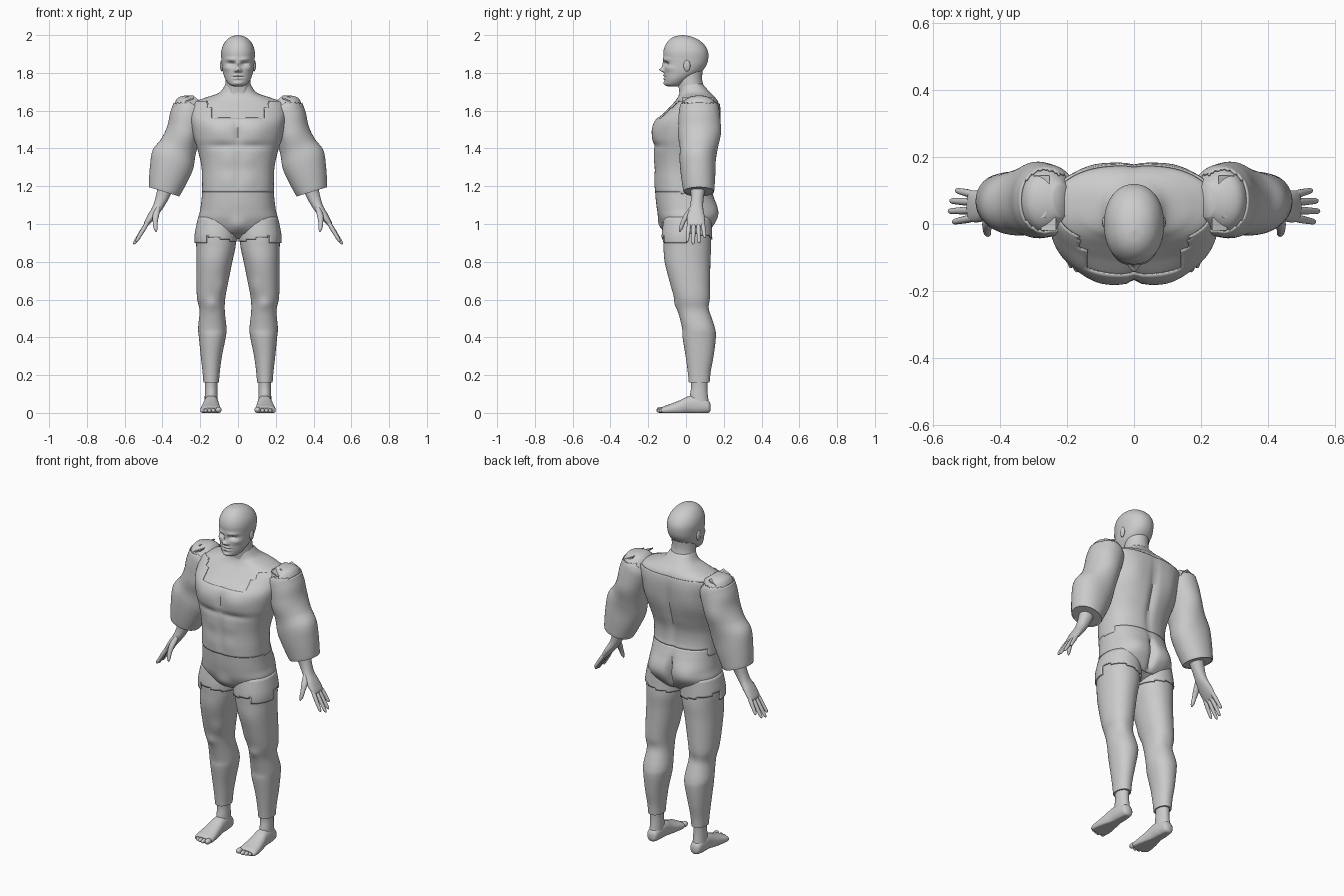
import bpy, bmesh, math
from mathutils import Vector

grey = bpy.data.materials.new("plain_grey")
grey.diffuse_color = (0.6, 0.6, 0.6, 1)


def finish(name, bm, mirror=False, solid=0):
    bmesh.ops.recalc_face_normals(bm, faces=bm.faces)
    me = bpy.data.meshes.new(name)
    bm.to_mesh(me)
    bm.free()
    me.materials.append(grey)
    ob = bpy.data.objects.new(name, me)
    bpy.context.collection.objects.link(ob)
    bpy.ops.object.select_all(action='DESELECT')
    ob.select_set(True)
    bpy.context.view_layer.objects.active = ob
    bpy.ops.object.shade_smooth_by_angle(angle=math.radians(50))
    if solid:
        s = ob.modifiers.new("thickness", 'SOLIDIFY')
        s.thickness, s.offset = solid, -1
    if mirror:
        ob.modifiers.new("mirror", 'MIRROR')
    return ob


def spline(rows, steps):
    """Catmull-Rom interpolation of row tuples."""
    out = []
    for i in range(len(rows) - 1):
        a, b, c, d = (rows[max(i - 1, 0)], rows[i], rows[i + 1],
                      rows[min(i + 2, len(rows) - 1)])
        for k in range(steps):
            t = k / steps
            out.append([0.5 * (2*q + (r - p)*t + (2*p - 5*q + 4*r - s)*t*t
                        + (3*q - p - 3*r + s)*t**3) for p, q, r, s in zip(a, b, c, d)])
    return out + [list(rows[-1])]


def loft(name, rows, n=48, steps=6, p=2.0, bumps=(), mirror=False, along_y=False):
    """Rows: x, y, z, half width, half depth, tilt in degrees.
    Bumps: x, y, z, spread x, spread y, spread z, amount."""
    bm = bmesh.new()
    rings = []
    for x, y, z, rx, ry, tilt in spline(rows, steps):
        t = math.radians(tilt)
        c = Vector((x, y, z))
        u = Vector((math.cos(t), 0, math.sin(t)))
        v = Vector((0, 0, 1)) if along_y else Vector((0, 1, 0))
        ring = []
        for k in range(n):
            a = 2 * math.pi * k / n
            ca, sa = math.cos(a), math.sin(a)
            off = (u * math.copysign(abs(ca) ** (2 / p), ca) * max(rx, 0.001)
                   + v * math.copysign(abs(sa) ** (2 / p), sa) * max(ry, 0.001))
            co = c + off
            move = sum(amt * math.exp(-((abs(co.x) - bx) / sx) ** 2 - ((co.y - by) / sy) ** 2
                       - ((co.z - bz) / sz) ** 2) for bx, by, bz, sx, sy, sz, amt in bumps)
            co += off.normalized() * move
            if along_y:
                co.z = max(co.z, 0)
            ring.append(bm.verts.new(co))
        rings.append(ring)
    for r, s in zip(rings, rings[1:]):
        for k in range(n):
            bm.faces.new((r[k], r[(k + 1) % n], s[(k + 1) % n], s[k]))
    bm.faces.new(rings[0])
    bm.faces.new(rings[-1])
    return finish(name, bm, mirror)


def shell(name, src, offset, keep, mirror=False):
    """Thin garment layer over the faces that pass the keep rule."""
    bm = bmesh.new()
    bm.from_mesh(src.data)
    bm.normal_update()
    for co, v in [(v.co + v.normal * offset, v) for v in bm.verts]:
        v.co = co
    bad = [f for f in bm.faces if len(f.verts) > 4 or not keep(f.calc_center_median())]
    bmesh.ops.delete(bm, geom=bad, context='FACES')
    return finish(name, bm, mirror, solid=offset)


def depth_rows(rows):
    """z, half width, front y, back y -> loft rows."""
    return [(0, (f + b) / 2, z, rx, (b - f) / 2, 0) for z, rx, f, b in rows]


def ellipsoid(name, c, r, mirror=True):
    bm = bmesh.new()
    bmesh.ops.create_uvsphere(bm, u_segments=20, v_segments=12, radius=1)
    for v in bm.verts:
        v.co = Vector((v.co.x * r[0] + c[0], v.co.y * r[1] + c[1], v.co.z * r[2] + c[2]))
    return finish(name, bm, mirror)


# Torso with chest, back and hip muscles
torso = loft("torso", depth_rows([
    (0.92, 0.06, -0.04, 0.05), (0.96, 0.15, -0.10, 0.115), (1.02, 0.203, -0.135, 0.15),
    (1.08, 0.195, -0.15, 0.155), (1.15, 0.187, -0.158, 0.14), (1.22, 0.185, -0.16, 0.12),
    (1.30, 0.188, -0.16, 0.122), (1.38, 0.205, -0.165, 0.145), (1.46, 0.23, -0.17, 0.165),
    (1.54, 0.245, -0.16, 0.175), (1.60, 0.25, -0.105, 0.178), (1.642, 0.235, -0.065, 0.172),
    (1.668, 0.175, -0.045, 0.157), (1.695, 0.10, -0.035, 0.13), (1.74, 0.066, -0.03, 0.09)]),
    n=96, steps=7, p=2.35, bumps=[
    (0.09, -0.17, 1.49, 0.07, 0.08, 0.06, 0.013),     # chest
    (0, -0.17, 1.49, 0.015, 0.08, 0.08, -0.012),
    (0.08, -0.17, 1.415, 0.10, 0.08, 0.018, -0.010),
    (0, -0.16, 1.28, 0.012, 0.06, 0.10, -0.006),      # belly
    (0.055, -0.16, 1.34, 0.04, 0.06, 0.04, 0.005),
    (0.055, -0.16, 1.23, 0.04, 0.06, 0.05, 0.005),
    (0, 0.15, 1.40, 0.02, 0.07, 0.20, -0.018),        # spine
    (0.12, 0.16, 1.52, 0.06, 0.08, 0.10, 0.010),      # upper back
    (0.09, 0.15, 1.06, 0.07, 0.07, 0.065, 0.020),     # seat
    (0, 0.15, 1.05, 0.014, 0.08, 0.075, -0.045),
    (0, -0.13, 0.99, 0.04, 0.06, 0.04, 0.016)])


def below_neckline(c):
    x = abs(c.x)
    if c.y > 0.05:
        return 1.20 < c.z < 1.64
    hole = (c.z > 1.56 and x < 0.14) or (c.z > 1.615 and x < 0.165) or c.z > 1.65
    return c.z > 1.165 and not hole


shell("shirt", torso, 0.005, below_neckline)
shell("shorts_seat", torso, 0.004, lambda c: 0.95 < c.z < 1.2)

# Neck
loft("neck", [(0, 0.05, 1.64, 0.085, 0.085, 0), (0, 0.035, 1.70, 0.072, 0.07, 0),
              (0, 0.02, 1.76, 0.066, 0.066, 0), (0, 0.02, 1.83, 0.066, 0.07, 0)],
     bumps=[(0.03, -0.03, 1.70, 0.015, 0.03, 0.05, 0.006)])

# Head with brow, eye sockets, nose, lips and chin
loft("head", depth_rows([
    (1.728, 0.022, -0.095, -0.035), (1.738, 0.046, -0.108, -0.015), (1.765, 0.066, -0.112, 0.02),
    (1.80, 0.079, -0.115, 0.075), (1.835, 0.085, -0.116, 0.105), (1.87, 0.088, -0.118, 0.117),
    (1.91, 0.089, -0.120, 0.117), (1.945, 0.080, -0.110, 0.10), (1.975, 0.060, -0.088, 0.067),
    (1.993, 0.033, -0.058, 0.025), (2.0, 0.002, -0.02, -0.016)]),
    n=112, steps=9, p=2.15, bumps=[
    (0.035, -0.11, 1.848, 0.019, 0.06, 0.011, -0.017),
    (0.035, -0.11, 1.871, 0.030, 0.05, 0.011, 0.007),
    (0, -0.12, 1.838, 0.010, 0.05, 0.022, 0.010),
    (0, -0.13, 1.816, 0.013, 0.06, 0.011, 0.025),
    (0.013, -0.12, 1.811, 0.008, 0.05, 0.007, 0.008),
    (0, -0.12, 1.786, 0.025, 0.05, 0.006, 0.008),
    (0, -0.12, 1.779, 0.028, 0.05, 0.003, -0.007),
    (0, -0.12, 1.770, 0.022, 0.05, 0.006, 0.008),
    (0, -0.11, 1.745, 0.022, 0.05, 0.012, 0.010),
    (0.055, -0.08, 1.825, 0.020, 0.04, 0.016, 0.006)])
ellipsoid("ear", (0.086, 0.005, 1.838), (0.009, 0.018, 0.03))

# Arms: skin below, sleeve on top
arm = loft("arm", [
    (0.215, 0.07, 1.662, 0.03, 0.05, 38), (0.245, 0.07, 1.627, 0.082, 0.092, 32),
    (0.263, 0.07, 1.575, 0.088, 0.103, 24), (0.283, 0.07, 1.50, 0.084, 0.103, 22),
    (0.315, 0.068, 1.41, 0.094, 0.094, 25), (0.345, 0.062, 1.34, 0.112, 0.09, 25),
    (0.368, 0.064, 1.26, 0.100, 0.085, 22), (0.39, 0.068, 1.175, 0.080, 0.076, 17)],
    n=72, steps=7, p=2.1, mirror=True, bumps=[
    (0.34, 0.07, 1.56, 0.05, 0.1, 0.05, 0.006),
    (0.27, -0.03, 1.46, 0.06, 0.04, 0.05, 0.006),
    (0.30, 0.17, 1.48, 0.06, 0.04, 0.06, 0.008)])
shell("sleeve", arm, 0.006,
      lambda c: c.z < 1.64 and not (c.z > 1.615 and c.x < 0.28 and -0.02 < c.y < 0.15), True)

# Torn shoulder edge of the sleeve
for i, (x, y, z) in enumerate([(0.255, 0.0, 1.657), (0.285, 0.04, 1.664),
                               (0.30, 0.08, 1.661), (0.275, 0.125, 1.657)]):
    bm = bmesh.new()
    bmesh.ops.create_cube(bm, size=1)
    for v in bm.verts:
        v.co = Vector((v.co.x * 0.045 + x, v.co.y * 0.04 + y,
                       v.co.z * 0.008 + z - v.co.x * 0.02))
    finish(f"shoulder_flap_{i}", bm, True)

# Hands
loft("palm", [
    (0.375, 0.065, 1.22, 0.045, 0.045, 18), (0.402, 0.06, 1.14, 0.034, 0.034, 20),
    (0.427, 0.055, 1.085, 0.026, 0.036, 24), (0.458, 0.052, 1.04, 0.021, 0.046, 27),
    (0.485, 0.053, 1.0, 0.014, 0.046, 28), (0.492, 0.053, 0.985, 0.006, 0.034, 28)],
    n=32, p=2.2, mirror=True)
for i, (y, spread, tip_x, tip_z) in enumerate([
        (0.018, -0.012, 0.540, 0.905), (0.041, -0.003, 0.553, 0.892),
        (0.065, 0.004, 0.548, 0.898), (0.088, 0.012, 0.530, 0.925)]):
    rows = [(0.478 + (tip_x - 0.478) * t, y + spread * t, 1.01 + (tip_z - 1.01) * t, r, r, 28)
            for t, r in [(0, 0.010), (0.3, 0.0115), (0.65, 0.010), (0.92, 0.008), (1, 0.001)]]
    loft(f"finger_{i}", rows, n=14, steps=4, mirror=True)
loft("thumb", [
    (0.422, 0.035, 1.09, 0.012, 0.016, 5), (0.434, 0.008, 1.05, 0.017, 0.018, 0),
    (0.438, -0.015, 1.01, 0.013, 0.013, 0), (0.436, -0.028, 0.975, 0.010, 0.010, 0),
    (0.433, -0.033, 0.957, 0.002, 0.002, 0)], n=18, mirror=True)

# Trouser legs with thigh, knee and calf shapes
leg = loft("trouser_leg", [
    (0.105, 0.01, 1.06, 0.092, 0.115, 0), (0.115, 0.005, 0.95, 0.106, 0.125, 0),
    (0.117, 0.007, 0.88, 0.104, 0.126, 0), (0.125, 0.008, 0.80, 0.095, 0.121, 0),
    (0.135, 0.02, 0.70, 0.085, 0.108, 0), (0.142, 0.033, 0.61, 0.075, 0.095, 0),
    (0.137, 0.042, 0.54, 0.067, 0.085, 0), (0.136, 0.066, 0.45, 0.075, 0.087, 0),
    (0.136, 0.07, 0.40, 0.071, 0.088, 0), (0.141, 0.072, 0.30, 0.056, 0.074, 0),
    (0.142, 0.07, 0.22, 0.046, 0.061, 0), (0.142, 0.07, 0.16, 0.041, 0.055, 0)],
    n=72, steps=7, p=2.15, mirror=True, bumps=[
    (0.14, -0.05, 0.575, 0.03, 0.05, 0.03, 0.008),
    (0.09, -0.06, 0.66, 0.03, 0.05, 0.05, 0.006),
    (0.13, 0.12, 0.56, 0.04, 0.05, 0.04, -0.006)])


def above_hem(c):
    hem = 0.895 if c.x > 0.17 and c.y < 0 else 0.905 + c.x * 0.18
    return hem < c.z < 1.03


shell("shorts_leg", leg, 0.008, above_hem, True)

# Bare ankles, feet and toes
loft("ankle", [
    (0.142, 0.07, 0.20, 0.036, 0.047, 0), (0.142, 0.07, 0.14, 0.033, 0.043, 0),
    (0.142, 0.068, 0.09, 0.034, 0.048, 0), (0.142, 0.07, 0.03, 0.036, 0.055, 0)],
    n=32, mirror=True)
loft("foot", [
    (0.142, 0.130, 0.03, 0.012, 0.016, 0), (0.142, 0.118, 0.033, 0.03, 0.033, 0),
    (0.142, 0.07, 0.042, 0.037, 0.048, 0), (0.142, 0.02, 0.042, 0.040, 0.048, 0),
    (0.144, -0.03, 0.028, 0.047, 0.040, 0), (0.144, -0.08, 0.018, 0.054, 0.030, 0),
    (0.144, -0.115, 0.014, 0.055, 0.022, 0), (0.143, -0.13, 0.013, 0.046, 0.013, 0)],
    n=36, p=2.3, mirror=True, along_y=True)
for i, (x, y, r) in enumerate([(0.103, -0.134, 0.016), (0.130, -0.135, 0.012),
                               (0.151, -0.130, 0.0115), (0.171, -0.122, 0.011),
                               (0.188, -0.110, 0.0105)]):
    ellipsoid(f"toe_{i}", (x, y, r), (r, 0.022, r))
